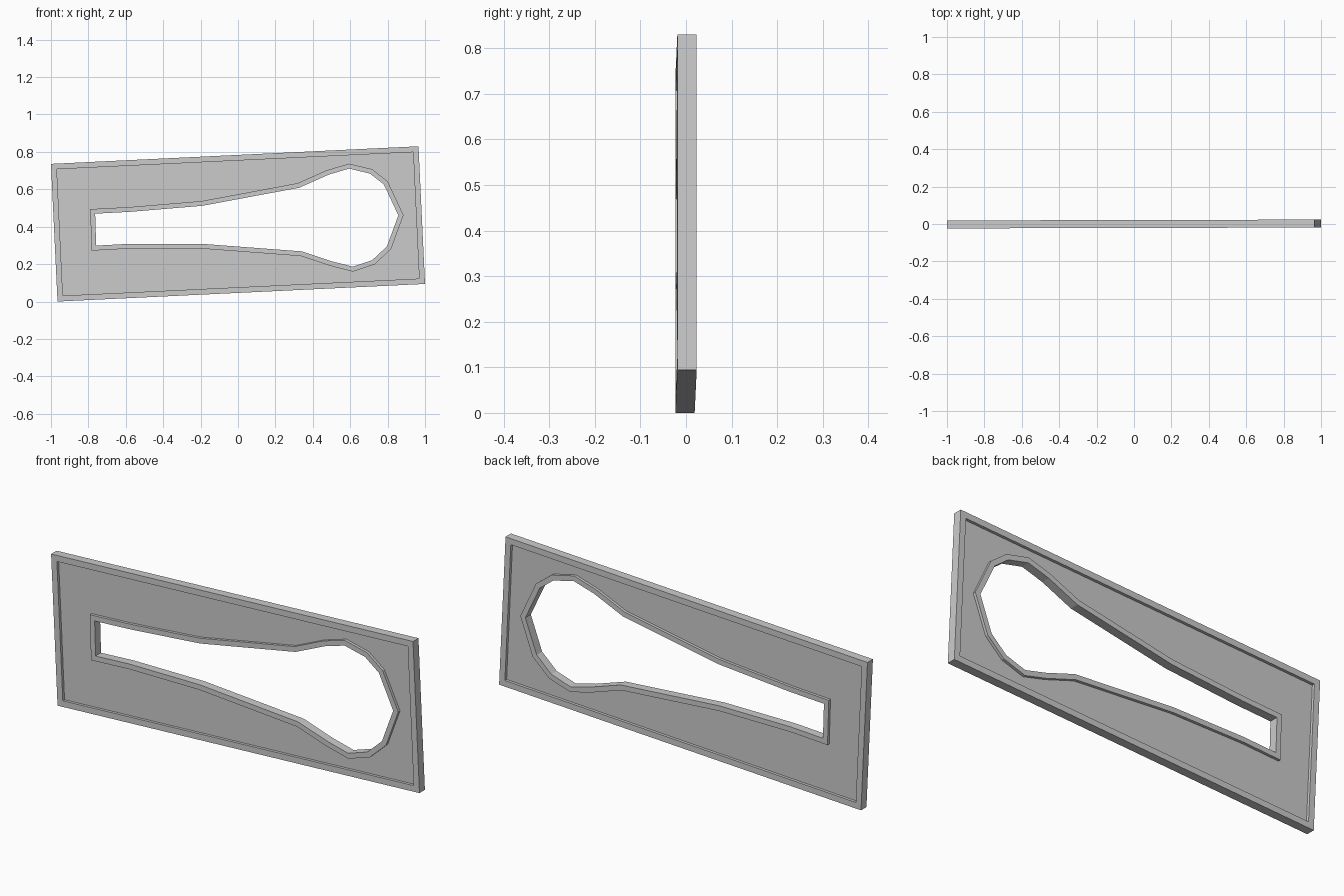
import bpy, bmesh
from mathutils import Vector

if "Cube" in bpy.data.objects:
    bpy.data.objects.remove(bpy.data.objects["Cube"])

HALF = 0.0212      # half thickness of frame and hole rim
PANEL = 0.0075     # half thickness of recessed panel
YAW = 0.0023       # slight turn about the vertical axis

def inset(pts, d):
    """Mitred inward offset of a clockwise (x, z) outline."""
    out = []
    n = len(pts)
    for i in range(n):
        a, b, c = (Vector(pts[(i + k) % n]) for k in (-1, 0, 1))
        u, v = (b - a).normalized(), (c - b).normalized()
        n1, n2 = Vector((u.y, -u.x)), Vector((v.y, -v.x))
        m = (n1 + n2).normalized()
        out.append(tuple(b + m * (d / m.dot(n1))))
    return out

# outlines, clockwise in (x, z)
outer = [(-1, .736), (.965, .83), (1, .094), (-.965, 0)]
frame_in = inset(outer, .03)
rim_out = [(-.79, .494), (-.58, .505), (-.195, .537), (.32, .633), (.475, .702),
           (.593, .737), (.716, .708), (.80, .643), (.885, .462), (.818, .28),
           (.73, .198), (.614, .16), (.496, .19), (.336, .243), (-.195, .283),
           (-.58, .283), (-.783, .272)]
hole = inset(rim_out, .0255)

bm = bmesh.new()

def loop(pts, y):
    return [bm.verts.new((x, y, z)) for x, z in pts]

def bridge(a, b):
    n = len(a)
    for i in range(n):
        j = (i + 1) % n
        bm.faces.new((a[i], a[j], b[j], b[i]))

def ring_edges(a):
    return [bm.edges.get((a[i - 1], a[i])) for i in range(len(a))]

ends = []
for s in (-1, 1):
    # raised frame with its inner step
    f0, f1, f2 = loop(outer, s * HALF), loop(frame_in, s * HALF), loop(frame_in, s * PANEL)
    bridge(f0, f1)
    bridge(f1, f2)
    # raised rim round the hole
    r2, r1, r0 = loop(rim_out, s * PANEL), loop(rim_out, s * HALF), loop(hole, s * HALF)
    bridge(r2, r1)
    bridge(r1, r0)
    # recessed panel between them
    bmesh.ops.triangle_fill(bm, use_beauty=True, use_dissolve=False,
                            edges=ring_edges(f2) + ring_edges(r2), normal=(0, s, 0))
    ends.append((f0, r0))

# outer edge and hole walls
bridge(ends[0][0], ends[1][0])
bridge(ends[0][1], ends[1][1])

for v in bm.verts:
    v.co.y += YAW * v.co.x
bmesh.ops.recalc_face_normals(bm, faces=bm.faces[:])

mesh = bpy.data.meshes.new("keyhole_panel")
bm.to_mesh(mesh)
bm.free()
bpy.context.collection.objects.link(bpy.data.objects.new("keyhole_panel", mesh))
